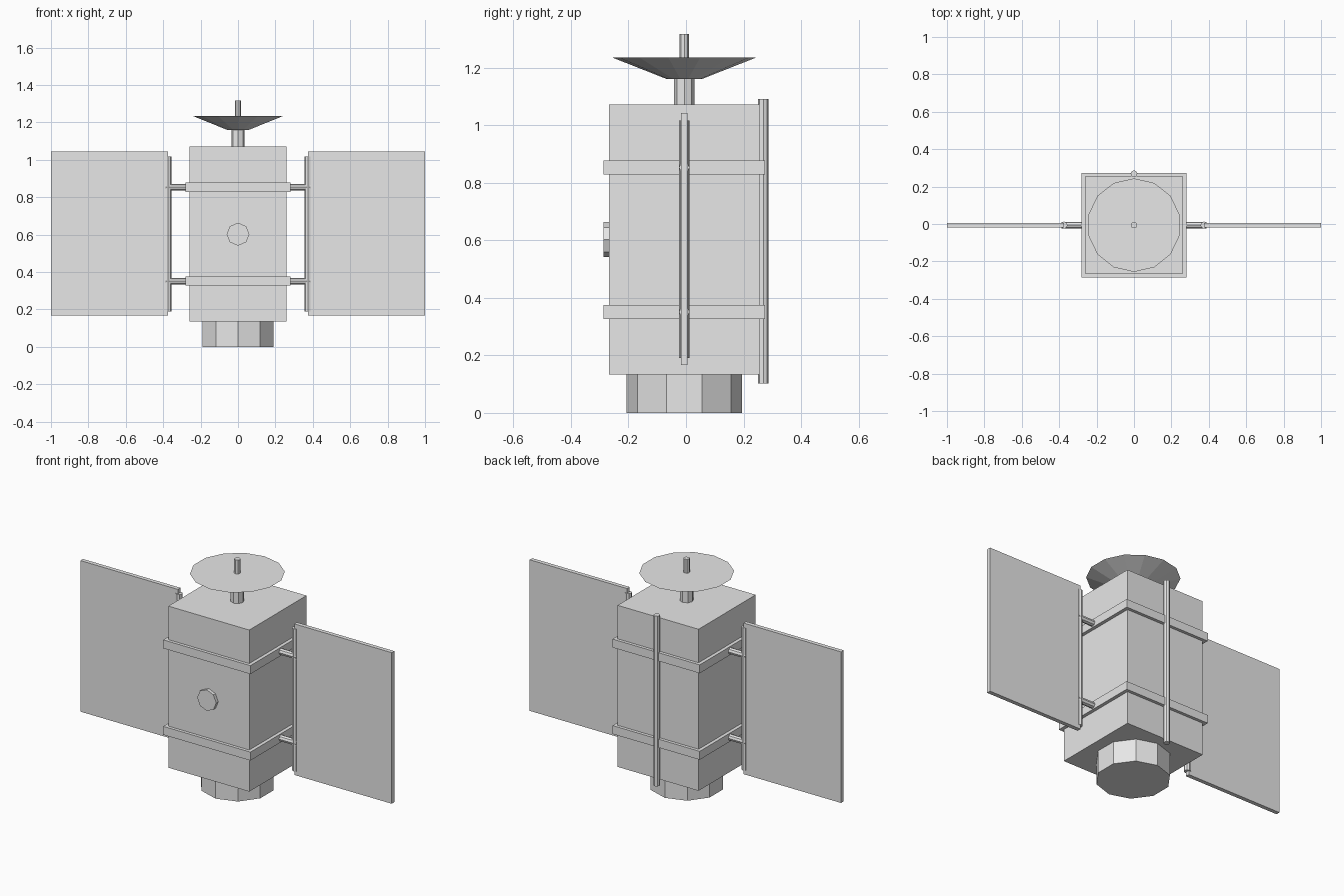
import bpy
from math import pi
from mathutils import Matrix

if "Cube" in bpy.data.objects:
    bpy.data.objects.remove(bpy.data.objects["Cube"])

CY = -0.006  # y of the satellite's main axis

grey = bpy.data.materials.new("light_grey")
grey.diffuse_color = (0.8, 0.8, 0.8, 1)
grey.use_nodes = True
grey.node_tree.nodes["Principled BSDF"].inputs["Base Color"].default_value = grey.diffuse_color


def finish(name):
    ob = bpy.context.object
    ob.name = name
    ob.data.name = name
    ob.data.materials.append(grey)
    return ob


def box(name, x0, x1, y0, y1, z0, z1):
    bpy.ops.mesh.primitive_cube_add(size=1)
    ob = finish(name)
    ob.data.transform(Matrix.Translation(((x0 + x1) / 2, (y0 + y1) / 2, (z0 + z1) / 2))
                      @ Matrix.Diagonal((x1 - x0, y1 - y0, z1 - z0, 1)))
    return ob


def rod(name, sides, r0, r1, length, centre, rot=(0, 0, 0)):
    """Capped cylinder or cone, running along z before rotation."""
    bpy.ops.mesh.primitive_cone_add(vertices=sides, radius1=r0, radius2=r1,
                                    depth=length, location=centre, rotation=rot)
    return finish(name)


def upright(name, sides, r0, r1, z0, z1, x=0, y=CY):
    return rod(name, sides, r0, r1, z1 - z0, (x, y, (z0 + z1) / 2))


# Main body and engine base
box("body", -0.26, 0.26, CY - 0.262, CY + 0.262, 0.134, 1.072)
upright("engine_base", 10, 0.2, 0.2, 0, 0.14)

# Dish on its stem, with the feed antenna
upright("dish_stem", 8, 0.036, 0.036, 1.06, 1.165)
upright("dish", 14, 0.06, 0.25, 1.16, 1.235)
upright("feed_antenna", 8, 0.017, 0.017, 1.2, 1.316)

# Front sensor and rear mast
rod("front_sensor", 8, 0.061, 0.061, 0.04, (0, CY - 0.261, 0.602), (pi / 2, 0, 0))
upright("rear_mast", 8, 0.018, 0.018, 0.103, 1.091, y=CY + 0.275)

# Bands around the body, with the arms that carry the panels
for level, z in (("lower", 0.351), ("upper", 0.853)):
    box(level + "_band", -0.28, 0.28, CY - 0.28, CY + 0.28, z - 0.0245, z + 0.0245)
    for side, s in (("left", -1), ("right", 1)):
        rod(f"{side}_{level}_arm", 8, 0.018, 0.018, 0.14, (s * 0.318, CY, z), (0, pi / 2, 0))

# Solar panels with hinge rods
for side, s in (("left", -1), ("right", 1)):
    x0, x1 = sorted((s * 0.374, s * 1.0))
    box(side + "_solar_panel", x0, x1, CY - 0.012, CY + 0.012, 0.166, 1.043)
    upright(side + "_hinge_rod", 8, 0.019, 0.019, 0.19, 1.017, x=s * 0.374)
